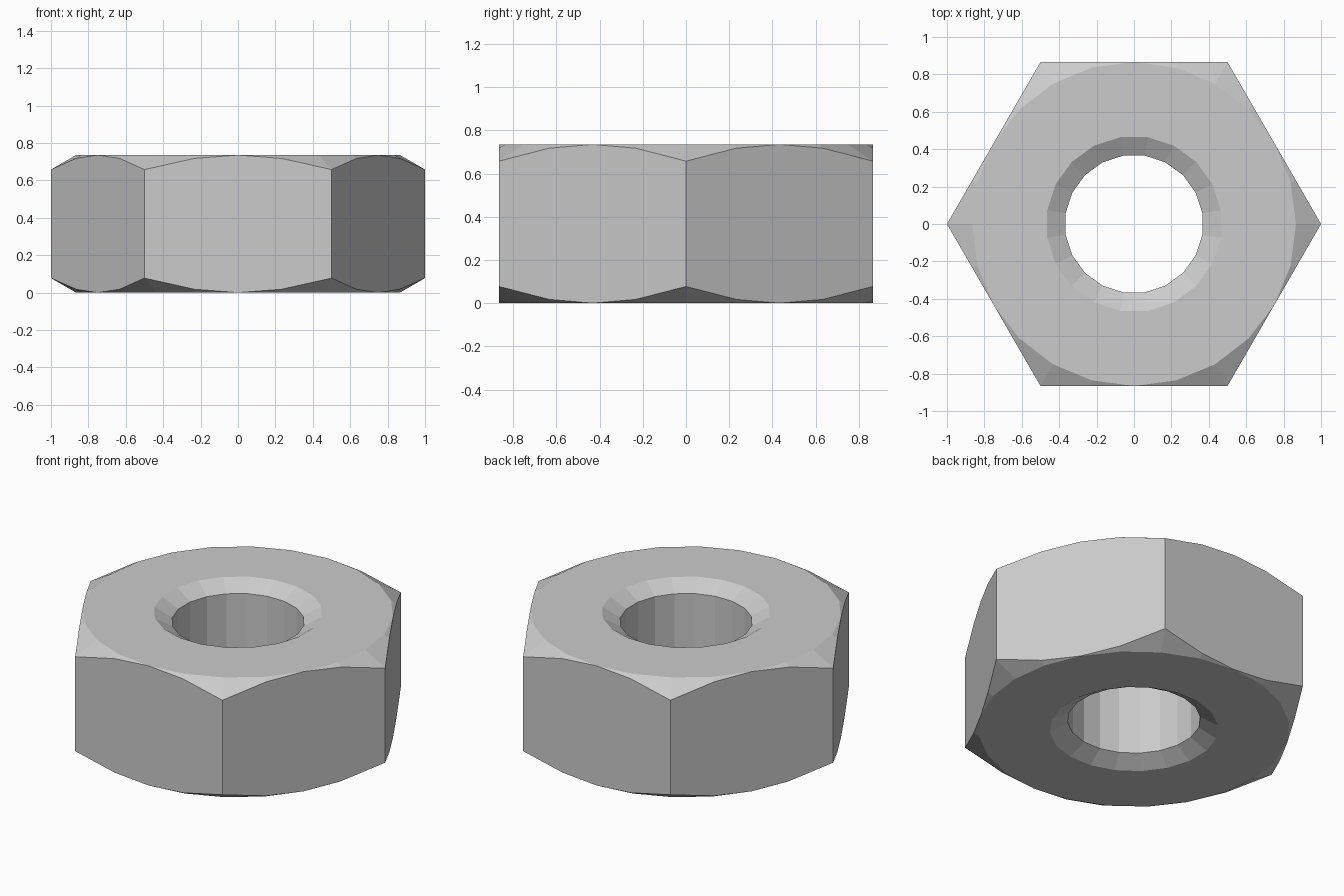
import bpy, bmesh
from math import cos, sin, radians, tau, sqrt

if "Cube" in bpy.data.objects:
    bpy.data.objects.remove(bpy.data.objects["Cube"])

H = 0.735            # nut height
FLAT = sqrt(3) / 2   # centre to flat
SLOPE = 1 / sqrt(3)  # 30 degree chamfers
OUT, BORE = 24, 20   # outline and hole segments
bm = bmesh.new()


def hex_radius(a):
    return FLAT / cos((a - radians(60)) % radians(60) - radians(30))


def ring(n, phase, radius, height):
    angles = [tau * i / n + phase for i in range(n)]
    return [bm.verts.new((radius(a) * cos(a), radius(a) * sin(a), height(a)))
            for a in angles]


def bridge(a, b):
    n = len(a)
    for i in range(n):
        j = (i + 1) % n
        bm.faces.new((a[i], a[j], b[j], b[i]))


def cap(outer, inner):
    edges = []
    for loop in (outer, inner):
        for i, v in enumerate(loop):
            w = loop[(i + 1) % len(loop)]
            edges.append(bm.edges.get((v, w)) or bm.edges.new((v, w)))
    bmesh.ops.bridge_loops(bm, edges=edges)


def drop(a):
    return (hex_radius(a) - FLAT) * SLOPE


# Outer profile: bottom chamfer, hexagonal flats, top chamfer
outer = [ring(OUT, 0, lambda a: FLAT, lambda a: 0),
         ring(OUT, 0, hex_radius, drop),
         ring(OUT, 0, hex_radius, lambda a: H - drop(a)),
         ring(OUT, 0, lambda a: FLAT, lambda a: H)]
# Only the hexagon corners have a radial chamfer; flat centres are welded
for lo, hi in zip(outer, outer[1:]):
    bridge(lo, hi)

# Countersunk bore
bore = [ring(BORE, radians(9), lambda a, r=r: r, lambda a, z=z: z)
        for r, z in ((0.47, 0), (0.37, 0.058), (0.37, H - 0.058), (0.47, H))]
for lo, hi in zip(bore, bore[1:]):
    bridge(hi, lo)

# Top and bottom annular faces
cap(outer[0], bore[0])
cap(outer[-1], bore[-1])

bmesh.ops.remove_doubles(bm, verts=bm.verts, dist=1e-4)
bmesh.ops.recalc_face_normals(bm, faces=bm.faces)
mesh = bpy.data.meshes.new("hex_nut")
bm.to_mesh(mesh)
bm.free()
bpy.context.collection.objects.link(bpy.data.objects.new("hex_nut", mesh))
